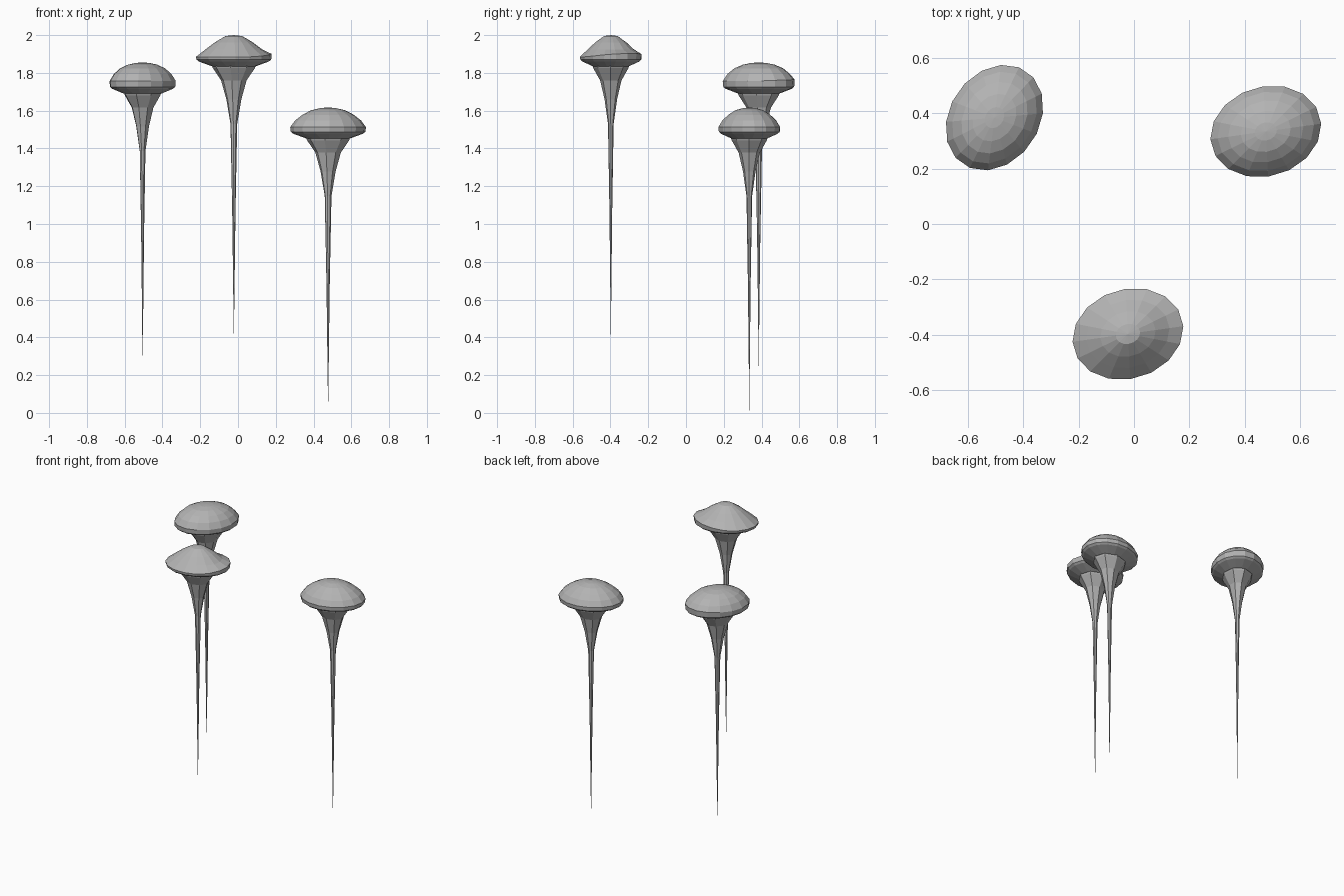
import bpy
from math import cos, sin, pi, radians

cube = bpy.data.objects.get("Cube")
if cube:
    bpy.data.objects.remove(cube)

stone = bpy.data.materials.new("grey_stone")
stone.use_nodes = True
colour = (0.45, 0.45, 0.45, 1)
stone.diffuse_color = colour
stone.node_tree.nodes["Principled BSDF"].inputs["Base Color"].default_value = colour

LONG, SHORT = 0.204, 0.162


def loft(name, profile, sides, tilt, place, lift=0):
    """Oval lathe of (radius fraction, height) rings; a zero radius makes a point."""
    verts, faces, rings = [], [], []
    for r, z in profile:
        ring = []
        for i in range(sides if r else 1):
            u = 2 * pi * (i + 0.5) / sides
            x, y = r * LONG * cos(u), r * SHORT * sin(u)
            # raise the upper rim on one flank for an uneven cliff
            rise = lift * max(0, cos(u - radians(20))) if r > 0.97 and z > 0.02 else 0
            ring.append(len(verts))
            verts.append((x * cos(tilt) - y * sin(tilt),
                          x * sin(tilt) + y * cos(tilt), z + rise))
        rings.append(ring)
    for low, high in zip(rings, rings[1:]):
        for i in range(sides):
            j = (i + 1) % sides
            if len(low) == 1:
                faces.append((low[0], high[j], high[i]))
            elif len(high) == 1:
                faces.append((low[i], low[j], high[0]))
            else:
                faces.append((low[i], low[j], high[j], high[i]))
    # close any open end
    if len(rings[0]) > 1:
        faces.append(tuple(reversed(rings[0])))
    if len(rings[-1]) > 1:
        faces.append(tuple(rings[-1]))
    mesh = bpy.data.meshes.new(name)
    mesh.from_pydata(verts, [], faces)
    mesh.materials.append(stone)
    obj = bpy.data.objects.new(name, mesh)
    obj.location = place
    bpy.context.collection.objects.link(obj)


# shared underside of each cap and the long tapering root
rim = [(0.58, -0.025), (0.92, 0), (0.985, 0.01)]
root = [(0, -1.48), (0.045, -0.78), (0.09, -0.33), (0.2, -0.2),
        (0.34, -0.1), (0.56, -0.035), (0.59, -0.02)]

# three dome shapes
pointed = [(1, 0.025), (0.75, 0.064), (0.5, 0.102), (0.22, 0.135), (0, 0.14)]
round_top = [(1, 0.04), (0.87, 0.078), (0.68, 0.108), (0.45, 0.127), (0.2, 0.137), (0, 0.139)]
low_round = [(1, 0.035), (0.87, 0.07), (0.68, 0.1), (0.45, 0.124), (0.2, 0.136), (0, 0.139)]

islands = [
    ("front", (-0.022, -0.398, 1.86), 17, pointed, 0.018),
    ("right", (-0.505, 0.385, 1.716), 55, round_top, 0.008),
    ("left", (0.477, 0.335, 1.478), 17, low_round, 0),
]
for label, place, angle, dome, lift in islands:
    tilt = radians(angle)
    loft(label + "_island_cap", rim + dome, 16, tilt, place, lift)
    loft(label + "_island_root", root, 8, tilt, place)
